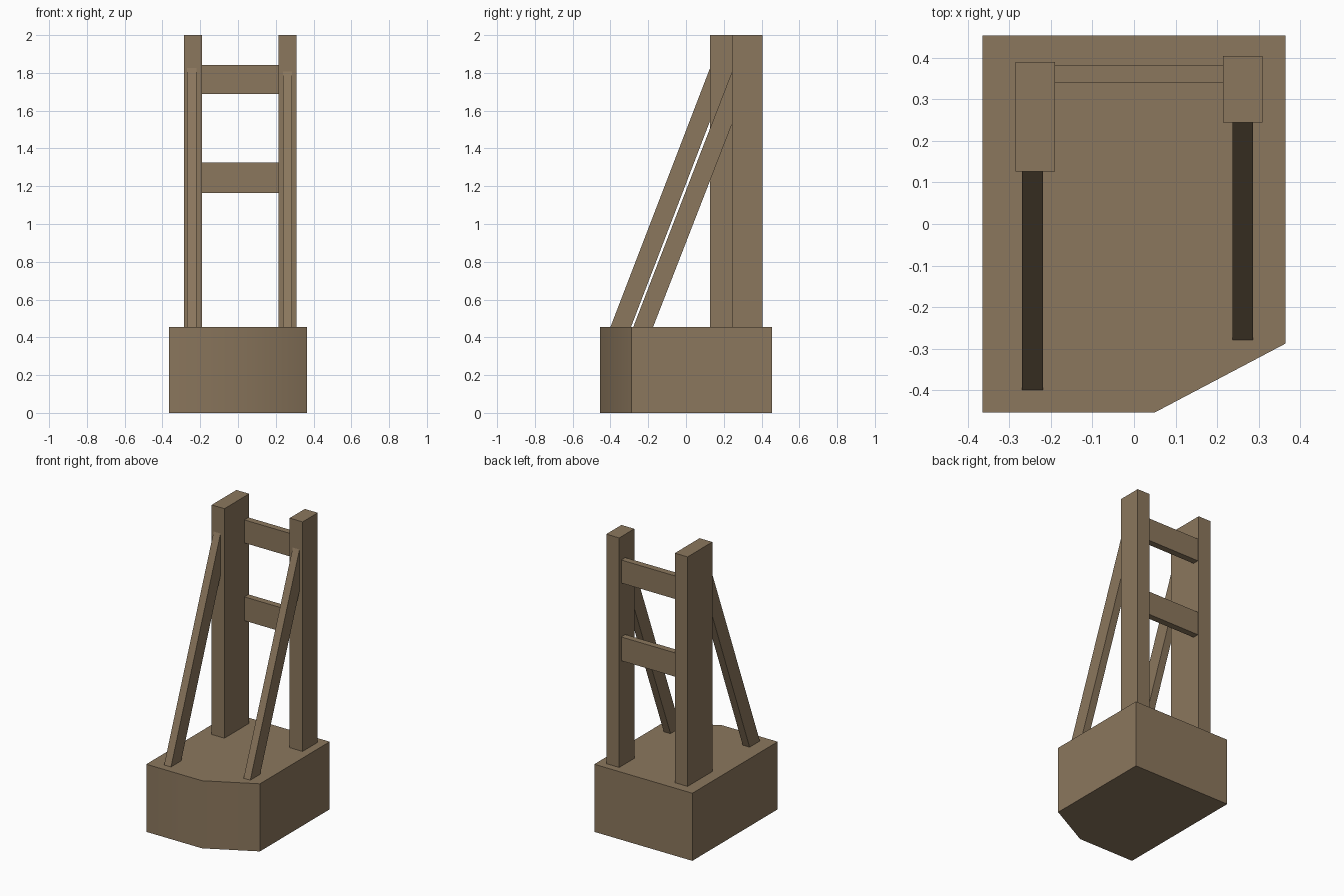
import bpy
import bmesh
import math
from mathutils import Vector

if "Cube" in bpy.data.objects:
    bpy.data.objects.remove(bpy.data.objects["Cube"])

wood = bpy.data.materials.new("brown_wood")
wood.diffuse_color = (0.26, 0.185, 0.11, 1)
wood.use_nodes = True
wood.node_tree.nodes["Principled BSDF"].inputs["Base Color"].default_value = wood.diffuse_color


def prism(name, profile, direction):
    """Extrude a closed planar profile along a direction."""
    bm = bmesh.new()
    face = bm.faces.new([bm.verts.new(p) for p in profile])
    out = bmesh.ops.extrude_face_region(bm, geom=[face], use_keep_orig=True)
    verts = [g for g in out["geom"] if isinstance(g, bmesh.types.BMVert)]
    bmesh.ops.translate(bm, verts=verts, vec=Vector(direction))
    bmesh.ops.recalc_face_normals(bm, faces=bm.faces)
    mesh = bpy.data.meshes.new(name)
    bm.to_mesh(mesh)
    bm.free()
    mesh.materials.append(wood)
    obj = bpy.data.objects.new(name, mesh)
    bpy.context.collection.objects.link(obj)
    return obj


def box(name, x, y, z):
    base = [(x[0], y[0], z[0]), (x[1], y[0], z[0]),
            (x[1], y[1], z[0]), (x[0], y[1], z[0])]
    return prism(name, base, (0, 0, z[1] - z[0]))


BASE_TOP = 0.455

# Base block with one cut front corner, softly shaded across the cut
outline = [(-0.365, -0.454), (0.05, -0.454), (0.365, -0.288),
           (0.365, 0.454), (-0.365, 0.454)]
base = prism("base", [(x, y, 0) for x, y in outline], (0, 0, BASE_TOP))
bpy.context.view_layer.objects.active = base
base.select_set(True)
bpy.ops.object.shade_smooth_by_angle(angle=math.radians(30))
base.select_set(False)

# Uprights
box("left_post", (-0.285, -0.19), (0.127, 0.39), (BASE_TOP, 2.0))
box("right_post", (0.214, 0.31), (0.244, 0.405), (BASE_TOP, 2.0))

# Cross rails between the uprights
for name, z in (("lower_rail", (1.165, 1.325)), ("upper_rail", (1.688, 1.843))):
    box(name, (-0.19, 0.214), (0.34, 0.383), z)

# Slanted braces: x range, then side profile as (y, z)
braces = {
    "left_brace": ((-0.27, -0.219),
                   [(-0.40, BASE_TOP), (-0.291, BASE_TOP), (0.127, 1.545), (0.127, 1.825)]),
    "right_brace": ((0.237, 0.287),
                    [(-0.279, BASE_TOP), (-0.174, BASE_TOP), (0.244, 1.53), (0.244, 1.808)]),
}
for name, (x, side) in braces.items():
    prism(name, [(x[0], y, z) for y, z in side], (x[1] - x[0], 0, 0))
